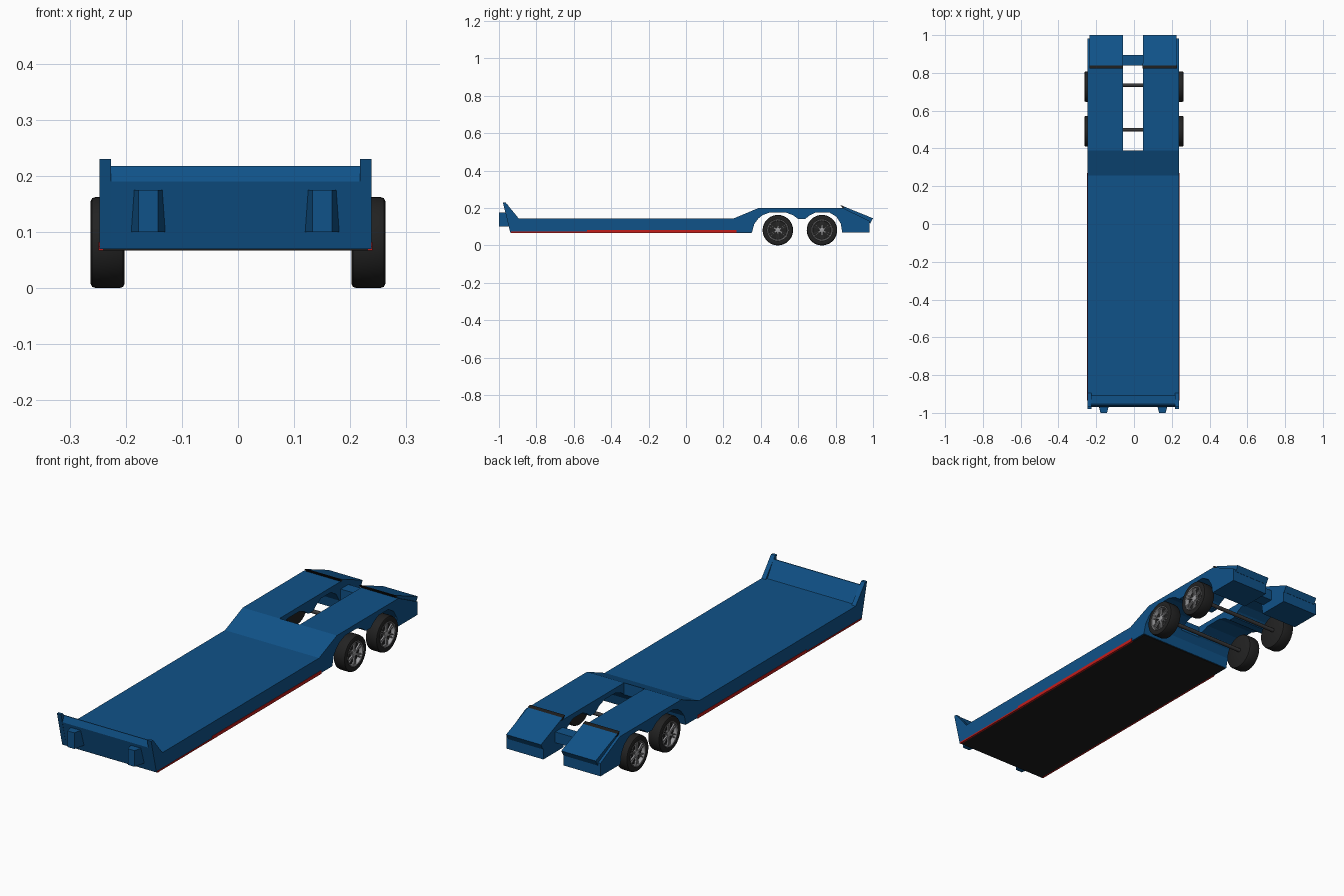
import bpy, bmesh, math
from mathutils import Matrix, Vector

if "Cube" in bpy.data.objects:
    bpy.data.objects.remove(bpy.data.objects["Cube"])


def material(name, rgb):
    m = bpy.data.materials.new(name)
    m.diffuse_color = (*rgb, 1)
    m.use_nodes = True
    m.node_tree.nodes["Principled BSDF"].inputs["Base Color"].default_value = m.diffuse_color
    return m


BLUE = material("deep blue", (0.005, 0.085, 0.25))
RED = material("red", (0.55, 0.012, 0.01))
BLACK = material("underside black", (0.012, 0.012, 0.012))
RUBBER = material("tyre black", (0.016, 0.016, 0.016))
GREY = material("rim grey", (0.32, 0.32, 0.33))
DARK = material("dark metal", (0.04, 0.04, 0.042))


def finish(name, bm, mat):
    bmesh.ops.recalc_face_normals(bm, faces=bm.faces)
    me = bpy.data.meshes.new(name)
    bm.to_mesh(me)
    bm.free()
    ob = bpy.data.objects.new(name, me)
    bpy.context.collection.objects.link(ob)
    me.materials.append(mat)
    return ob


def prism(name, yz, x0, x1, mat):
    """Extrude a side profile across x."""
    bm = bmesh.new()
    face = bm.faces.new([bm.verts.new((x0, y, z)) for y, z in yz])
    ext = bmesh.ops.extrude_face_region(bm, geom=[face])["geom"]
    verts = [v for v in ext if isinstance(v, bmesh.types.BMVert)]
    bmesh.ops.translate(bm, vec=(x1 - x0, 0, 0), verts=verts)
    return finish(name, bm, mat)


def box(name, x0, x1, y0, y1, z0, z1, mat):
    return prism(name, [(y0, z0), (y1, z0), (y1, z1), (y0, z1)], x0, x1, mat)


def lathe(name, xr, centre, mat, steps=36):
    """Spin an (x, radius) profile around the x axis through centre."""
    bm = bmesh.new()
    vs = [bm.verts.new((x, 0, r)) for x, r in xr]
    edges = [bm.edges.new(p) for p in zip(vs, vs[1:])]
    bmesh.ops.spin(bm, geom=vs + edges, cent=(0, 0, 0), axis=(1, 0, 0),
                   angle=2 * math.pi, steps=steps)
    bmesh.ops.remove_doubles(bm, verts=bm.verts, dist=1e-5)
    bmesh.ops.translate(bm, vec=(0, *centre), verts=bm.verts)
    ob = finish(name, bm, mat)
    bpy.context.view_layer.objects.active = ob
    ob.select_set(True)
    bpy.ops.object.shade_smooth_by_angle(angle=math.radians(35))
    ob.select_set(False)
    return ob


L, R = -0.247, 0.238          # body sides
GAP_L, GAP_R = -0.058, 0.047  # gap between the rear arms

# Loading deck with the rising neck
prism("deck", [(-0.94, 0.07), (0.353, 0.07), (0.365, 0.115), (0.388, 0.145),
               (0.388, 0.2), (0.257, 0.145), (-0.90, 0.145), (-0.956, 0.145)], L, R, BLUE)
box("underside_plate", L + 0.006, R - 0.006, -0.935, 0.35, 0.067, 0.07, BLACK)

# Front wall and its corner posts
prism("front_wall", [(-0.94, 0.07), (-0.90, 0.14), (-0.91, 0.147), (-0.953, 0.218),
                     (-0.957, 0.218), (-0.968, 0.19)], L + 0.02, R - 0.02, BLUE)
for side, x0 in (("left", L), ("right", R - 0.021)):
    prism("front_post_" + side, [(-0.94, 0.07), (-0.895, 0.07), (-0.895, 0.145),
                                 (-0.965, 0.23), (-0.979, 0.23)], x0, x0 + 0.021, BLUE)

# Tapered coupling blocks on the front wall
for side, cx in (("left", -0.16), ("right", 0.15)):
    bm = bmesh.new()
    bmesh.ops.create_cube(bm, size=1)
    for v in bm.verts:
        front, top = v.co.y < 0, v.co.z > 0
        half = 0.0175 if front else 0.031
        if top and not front:
            half = 0.026
        y = -1.0 if front else (-0.96 if top else -0.944)
        v.co = (cx + math.copysign(half, v.co.x), y, 0.175 if top else 0.1)
    finish("coupling_block_" + side, bm, BLUE)

# Red side stripes, thin at the front and deeper behind
for side, x0, x1 in (("left", L - 0.002, L + 0.008), ("right", R - 0.008, R + 0.002)):
    box("stripe_front_" + side, x0, x1, -0.935, -0.53, 0.067, 0.074, RED)
    box("stripe_rear_" + side, x0, x1, -0.53, 0.27, 0.067, 0.082, RED)

# Rear arms with wheel arches, and folded ramps on their sloping ends
ARM = [(0.388, 0.2), (0.388, 0.145), (0.41, 0.162), (0.45, 0.177), (0.53, 0.177),
       (0.57, 0.163), (0.602, 0.14), (0.636, 0.14), (0.66, 0.16), (0.695, 0.177),
       (0.765, 0.177), (0.805, 0.153), (0.828, 0.115), (0.835, 0.07),
       (0.982, 0.07), (0.982, 0.13), (0.84, 0.2)]
RAMP = [(0.825, 0.216), (1.0, 0.145), (0.985, 0.118), (0.843, 0.185), (0.843, 0.2)]
LIP = [(0.824, 0.2165), (0.838, 0.212), (0.85, 0.199), (0.839, 0.199)]
for side, x0, x1, r0, r1 in (("left", L, GAP_L, L + 0.012, GAP_L),
                             ("right", GAP_R, R, GAP_R, R - 0.012)):
    prism("rear_arm_" + side, ARM, x0, x1, BLUE)
    prism("ramp_" + side, RAMP, r0, r1, BLUE)
    prism("ramp_lip_" + side, LIP, r0 - 0.001, r1 + 0.001, BLACK)

# Cross bar joining the arms
box("cross_bar", GAP_L, GAP_R, 0.838, 0.895, 0.115, 0.165, BLUE)

# Axles and wheels
WZ = 0.0815
for axle, wy in (("front", 0.491), ("rear", 0.727)):
    lathe("axle_" + axle, [(-0.21, 0.009), (0.21, 0.009)], (wy + 0.008, WZ), DARK, 12)
    for side, s in (("left", -1), ("right", 1)):
        tag = f"{axle}_{side}"

        def flip(pts):
            return [(s * x, r) for x, r in pts]

        lathe("tyre_" + tag, flip([(0.202, 0), (0.202, 0.074), (0.205, 0.079), (0.212, 0.0815),
                                   (0.252, 0.0815), (0.26, 0.079), (0.263, 0.073),
                                   (0.261, 0.057), (0.245, 0.055), (0.245, 0)]),
              (wy, WZ), RUBBER)
        lathe("rim_ring_" + tag, flip([(0.26, 0.058), (0.2625, 0.056), (0.2615, 0.053),
                                       (0.25, 0.05), (0.245, 0.049)]), (wy, WZ), GREY)
        lathe("hub_" + tag, flip([(0.245, 0.015), (0.257, 0.014), (0.259, 0.01), (0.259, 0)]),
              (wy, WZ), GREY, 18)
        # Six paired spokes
        bm = bmesh.new()
        for i in range(6):
            for off in (-0.0042, 0.0042):
                m = (Matrix.Translation(Vector((s * 0.254, wy, WZ)))
                     @ Matrix.Rotation(i * math.pi / 3, 4, 'X')
                     @ Matrix.Translation(Vector((0, off, 0.031)))
                     @ Matrix.Rotation(-off * 30, 4, 'X')
                     @ Matrix.Diagonal((0.008, 0.005, 0.044, 1)))
                bmesh.ops.create_cube(bm, size=1, matrix=m)
        finish("spokes_" + tag, bm, GREY)
